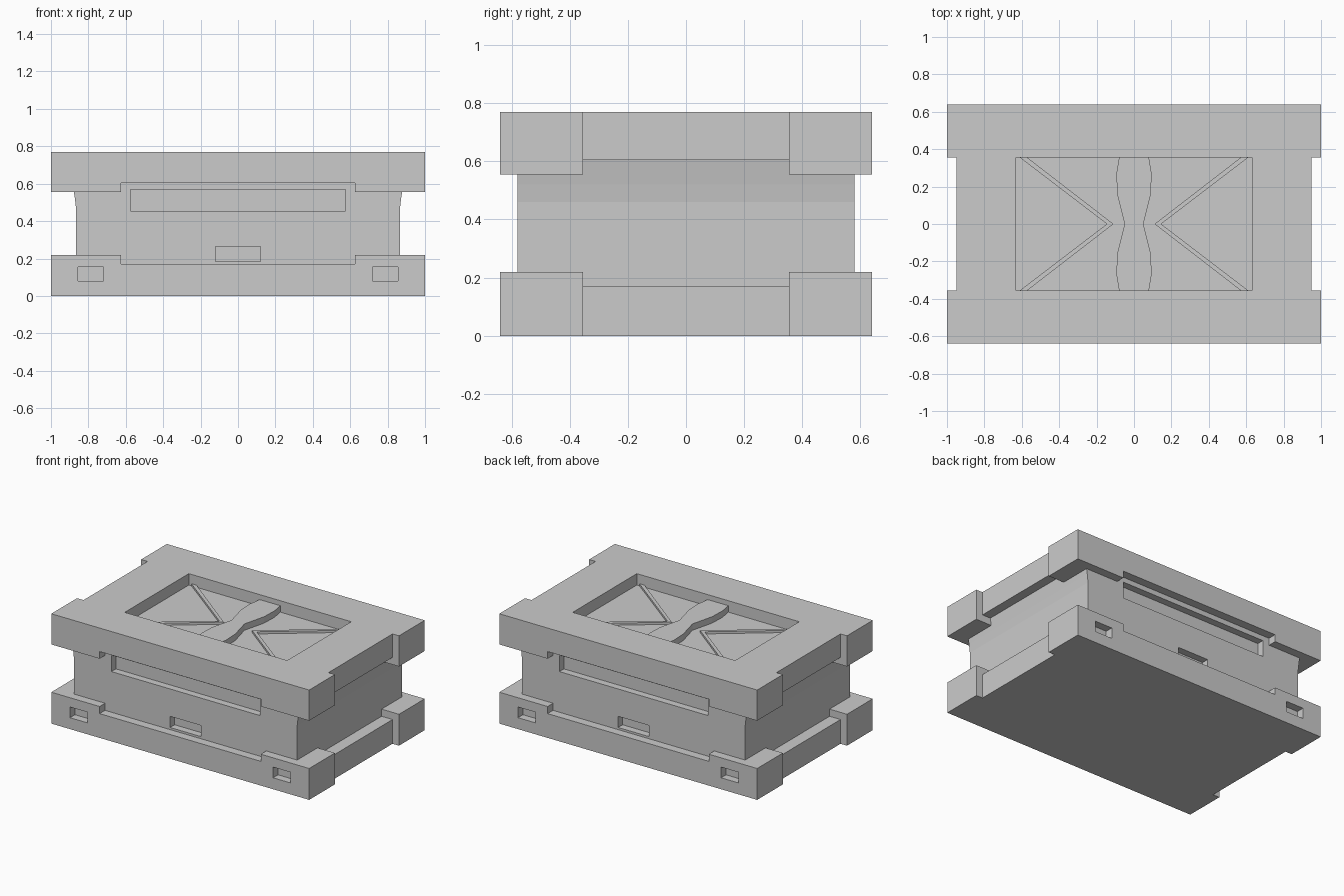
import bpy, bmesh

if "Cube" in bpy.data.objects:
    bpy.data.objects.remove(bpy.data.objects["Cube"])


def prism(name, pts, z0, z1, top_scale=1.0):
    """Extrude a counter-clockwise xy outline from z0 to z1."""
    bm = bmesh.new()
    low = [bm.verts.new((x, y, z0)) for x, y in pts]
    high = [bm.verts.new((x * top_scale, y, z1)) for x, y in pts]
    n = len(pts)
    bm.faces.new(low[::-1])
    bm.faces.new(high)
    for i in range(n):
        j = (i + 1) % n
        bm.faces.new((low[i], low[j], high[j], high[i]))
    bmesh.ops.recalc_face_normals(bm, faces=bm.faces)
    me = bpy.data.meshes.new(name)
    bm.to_mesh(me)
    bm.free()
    ob = bpy.data.objects.new(name, me)
    bpy.context.collection.objects.link(ob)
    return ob


def box(name, x0, x1, y0, y1, z0, z1):
    return prism(name, [(x0, y0), (x1, y0), (x1, y1), (x0, y1)], z0, z1)


def cut(target, *bounds):
    """Subtract a box and bake the result."""
    cutter = box("cutter", *bounds)
    cutter.hide_render = True
    mod = target.modifiers.new("cut", 'BOOLEAN')
    mod.operation = 'DIFFERENCE'
    mod.solver = 'EXACT'
    mod.object = cutter
    bpy.context.view_layer.update()
    dg = bpy.context.evaluated_depsgraph_get()
    me = bpy.data.meshes.new_from_object(target.evaluated_get(dg))
    target.modifiers.clear()
    target.data = me
    bpy.data.objects.remove(cutter)


X, Y = 1.0, 0.64          # outer half sizes
CX, CY = 0.625, 0.355     # inner edges of the corner blocks
BX, BY = 0.865, 0.58      # body half sizes


def frame(name, z0, z1, rail0, rail1):
    """Frame with thick corner blocks and thinner rails between them."""
    ob = box(name, -X, X, -Y, Y, z0, z1)
    cut(ob, -CX, CX, -2, 2, rail0, rail1)
    cut(ob, -2, 2, -CY, CY, rail0, rail1)
    for s in (-1, 1):
        a, b = sorted((s * 0.95, s * 2))
        cut(ob, a, b, -CY, CY, -1, 2)
    return ob


# base with a small slot in each corner block
base = frame("base_frame", 0, 0.22, 0.17, 0.5)
for sx in (-1, 1):
    for sy in (-1, 1):
        xa, xb = sorted((sx * 0.72, sx * 0.855))
        ya, yb = sorted((sy * 0.585, sy * 2))
        cut(base, xa, xb, ya, yb, 0.08, 0.155)

# lid with a sunken top panel
lid = frame("lid_frame", 0.555, 0.77, 0.3, 0.605)
cut(lid, -0.63, 0.63, -CY, CY, 0.69, 1)

# body with ends flaring slightly under the lid
body = prism("body", [(-BX, -BY), (BX, -BY), (BX, BY), (-BX, BY)], 0.17, 0.46)
bm = bmesh.new()
bm.from_mesh(body.data)
top = [f for f in bm.faces if f.normal.z > 0.9]
for z, x in ((0.52, 0.872), (0.605, 0.885)):
    new = bmesh.ops.extrude_face_region(bm, geom=top)["geom"]
    bmesh.ops.delete(bm, geom=top, context='FACES')
    for v in (g for g in new if isinstance(g, bmesh.types.BMVert)):
        v.co.z = z
        v.co.x = x if v.co.x > 0 else -x
    top = [g for g in new if isinstance(g, bmesh.types.BMFace)]
bm.to_mesh(body.data)
bm.free()

# long panel recess and latch slot on front and back
for s in (-1, 1):
    ya, yb = sorted((s * 0.53, s * 2))
    cut(body, -0.575, 0.575, ya, yb, 0.455, 0.57)
    cut(body, -0.12, 0.12, ya, yb, 0.185, 0.263)

# wavy raised strip across the top panel
side = [(0.08, -0.355), (0.094, -0.27), (0.09, -0.16), (0.05, 0),
        (0.09, 0.16), (0.094, 0.27), (0.08, 0.355)]
prism("centre_strip", side + [(-x, y) for x, y in reversed(side)], 0.685, 0.735)

# V-shaped ribs either side of the strip
rib = prism("chevron_rib", [(0.57, -0.355), (0.61, -0.355), (0.145, 0),
                            (0.61, 0.355), (0.57, 0.355), (0.11, 0)], 0.685, 0.705)
rib.modifiers.new("mirror", 'MIRROR')
